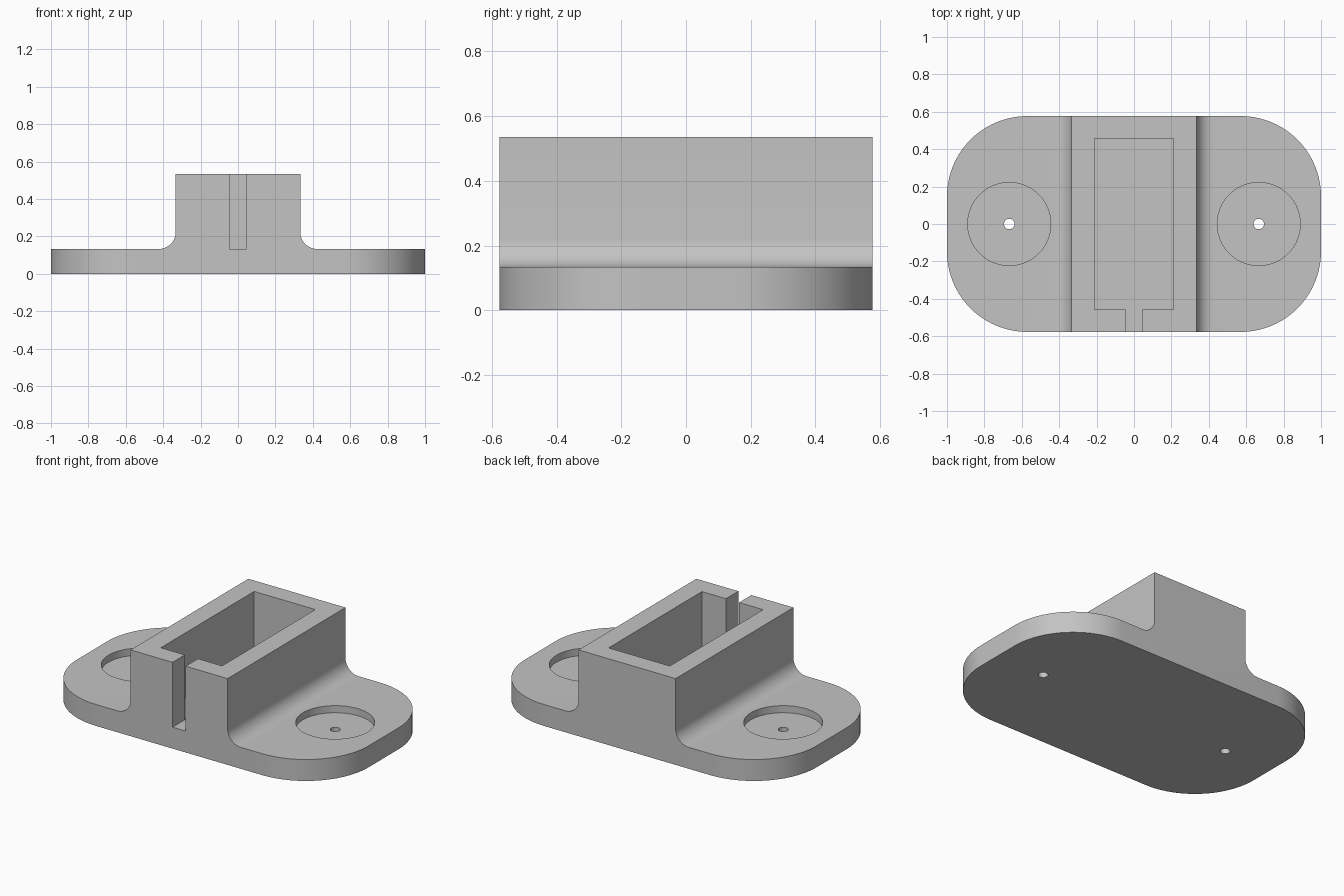
import bpy, bmesh
from math import pi, sin, cos, radians

BASE_TOP, HEIGHT, HALF_DEPTH = 0.133, 0.535, 0.577
BLOCK_X, FILLET, CORNER = 0.333, 0.09, 0.43

cube = bpy.data.objects.get("Cube")
if cube:
    bpy.data.objects.remove(cube, do_unlink=True)

grey = bpy.data.materials.new("plain_grey")
grey.use_nodes = True
colour = (0.55, 0.55, 0.55, 1)
grey.diffuse_color = colour
grey.node_tree.nodes["Principled BSDF"].inputs["Base Color"].default_value = colour


def extrude(name, outline, offset, round_corners=False):
    """Extrude a closed outline of 3D points along the offset vector."""
    bm = bmesh.new()
    face = bm.faces.new([bm.verts.new(p) for p in outline])
    new = bmesh.ops.extrude_face_region(bm, geom=[face])["geom"]
    bmesh.ops.translate(bm, vec=offset, verts=[v for v in new if isinstance(v, bmesh.types.BMVert)])
    if round_corners:
        edges = [e for e in bm.edges
                 if all(abs(v.co.x) > 0.99 for v in e.verts)
                 and abs(e.verts[0].co.z - e.verts[1].co.z) > 0.1]
        bmesh.ops.bevel(bm, geom=edges, offset=CORNER, segments=20, profile=0.5, affect='EDGES')
    bmesh.ops.recalc_face_normals(bm, faces=bm.faces[:])
    mesh = bpy.data.meshes.new(name)
    bm.to_mesh(mesh)
    bm.free()
    mesh.materials.append(grey)
    obj = bpy.data.objects.new(name, mesh)
    bpy.context.collection.objects.link(obj)
    return obj


def cut(target, cutter):
    """Subtract the cutter, then discard it."""
    bpy.context.view_layer.objects.active = target
    mod = target.modifiers.new("cut", 'BOOLEAN')
    mod.operation, mod.solver, mod.object = 'DIFFERENCE', 'EXACT', cutter
    bpy.ops.object.modifier_apply(modifier=mod.name)
    bpy.data.objects.remove(cutter, do_unlink=True)


def circle(x, radius, z, steps):
    return [(x + radius * cos(2 * pi * i / steps), radius * sin(2 * pi * i / steps), z)
            for i in range(steps)]


# Flanged base and raised block, as one filleted profile
half = [(1, 0), (1, BASE_TOP)]
for i in range(13):
    a = pi / 2 * i / 12
    half.append((BLOCK_X + FILLET * (1 - sin(a)), BASE_TOP + FILLET * (1 - cos(a))))
half.append((BLOCK_X, HEIGHT))
profile = half + [(-x, z) for x, z in reversed(half)]
bracket = extrude("mounting_bracket", [(x, -HALF_DEPTH, z) for x, z in profile],
                  (0, 2 * HALF_DEPTH, 0), round_corners=True)

# Pocket with its front slot
right = [(0.045, -0.7), (0.045, -0.456), (0.21, -0.456), (0.21, 0.458)]
pocket = right + [(-x, y) for x, y in reversed(right)]
cut(bracket, extrude("pocket_cutter", [(x, y, BASE_TOP) for x, y in pocket], (0, 0, 0.6)))

# Round recesses and screw holes in the flanges
for x in (-0.667, 0.667):
    cut(bracket, extrude("recess_cutter", circle(x, 0.222, 0.089, 64), (0, 0, 0.3)))
    cut(bracket, extrude("hole_cutter", circle(x, 0.028, -0.1, 32), (0, 0, 0.4)))

bpy.ops.object.select_all(action='DESELECT')
bracket.select_set(True)
bpy.context.view_layer.objects.active = bracket
bpy.ops.object.shade_smooth_by_angle(angle=radians(30))
